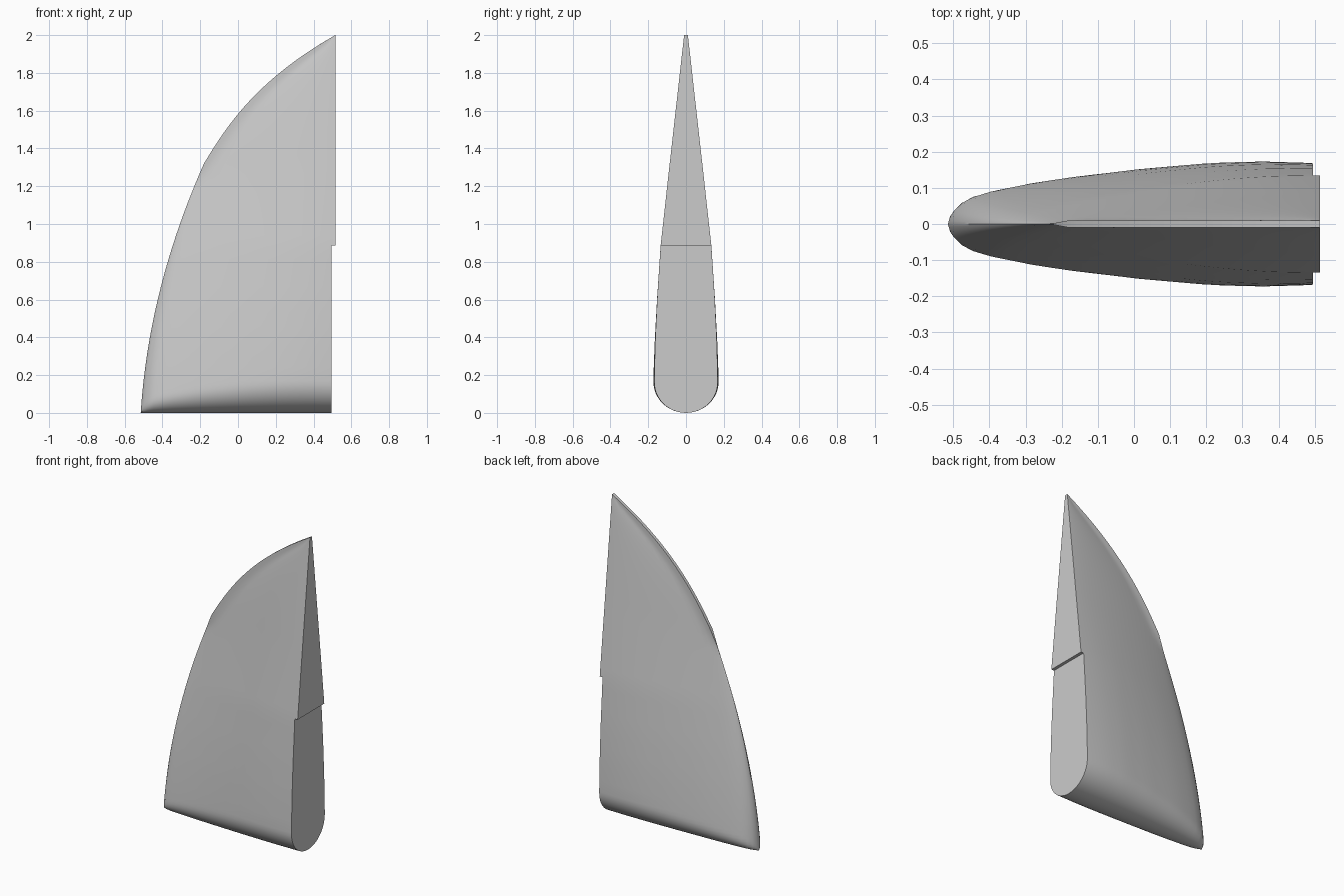
import bpy, bmesh, math

cube = bpy.data.objects.get("Cube")
if cube:
    bpy.data.objects.remove(cube)

STEP, KINK, TOP = 0.885, 1.32, 2.0


def lerp_table(table, v):
    for (a, fa), (b, fb) in zip(table, table[1:]):
        if v <= b:
            return fa + (fb - fa) * (v - a) / (b - a)
    return table[-1][1]


# Half thickness along the rear edge, by height
REAR = [(0, 0.171), (0.2, 0.17), (0.4, 0.164), (0.6, 0.154), (STEP, 0.135), (TOP, 0.01)]
# Rounded foil outline at the base, by fraction of chord
FOIL = [(0, 0), (0.005, 0.13), (0.015, 0.23), (0.035, 0.36), (0.063, 0.46), (0.11, 0.55),
        (0.2, 0.67), (0.3, 0.77), (0.5, 0.91), (0.7, 1.01), (0.84, 1.025), (1, 0.985)]


def leading_edge(z):
    if z <= KINK:
        return -0.515 + 0.0635 * z + 0.144 * z * z
    u = z - KINK
    return -0.18 + 0.5915 * u + 0.191 * u ** 2 + 0.65 * u ** 3


def half_width(t, z):
    blend = min(z / KINK, 1)
    sharp = 1 - (1 - t) ** 1.7
    shape = lerp_table(FOIL, t) * (1 - blend) + sharp * blend
    ridge = 0.01 * min(max((z - 1.2) / 0.12, 0), 1)
    w = max(shape * lerp_table(REAR, z), ridge)
    # half-round underside
    h = lerp_table(FOIL, t) * 0.165
    if z < h:
        w *= math.sqrt(max(0, 1 - (1 - z / h) ** 2))
    return w


def span(a, b, n):
    return [a + (b - a) * i / n for i in range(n)]


# Heights of the slices, with a doubled slice at the rear notch
heights = [0.17 * (1 - math.cos(i / 12 * math.pi / 2)) for i in range(12)]
heights += span(0.17, STEP, 10) + [STEP]
lower_count = len(heights)
heights += span(STEP, KINK, 8) + span(KINK, TOP, 16) + [TOP]
fractions = [0, 0.002, 0.005, 0.015, 0.035, 0.063, 0.11] + span(0.16, 0.96, 14) + [0.96, 1]

bm = bmesh.new()
rows = []
for j, z in enumerate(heights):
    x0 = leading_edge(z)
    left, right = [], []
    for t in fractions:
        x = x0 + t * (0.515 - x0)
        if t == 1 and j < lower_count:
            x = 0.495
        w = half_width(t, z)
        left.append(bm.verts.new((x, w, z)))
        right.append(bm.verts.new((x, -w, z)))
    rows.append(left[::-1] + right)

# Skin, flat rear face and notch
for lo, hi in zip(rows, rows[1:]):
    n = len(lo)
    for i in range(n):
        k = (i + 1) % n
        bm.faces.new((lo[i], lo[k], hi[k], hi[i]))
bmesh.ops.remove_doubles(bm, verts=bm.verts, dist=0.0002)
bmesh.ops.recalc_face_normals(bm, faces=bm.faces)

mesh = bpy.data.meshes.new("fin")
bm.to_mesh(mesh)
bm.free()
fin = bpy.data.objects.new("fin", mesh)
bpy.context.collection.objects.link(fin)

grey = bpy.data.materials.new("light grey")
grey.use_nodes = True
colour = (0.6, 0.6, 0.6, 1)
grey.diffuse_color = colour
grey.node_tree.nodes["Principled BSDF"].inputs["Base Color"].default_value = colour
mesh.materials.append(grey)

bpy.context.view_layer.objects.active = fin
fin.select_set(True)
bpy.ops.object.shade_smooth_by_angle(angle=math.radians(35))
